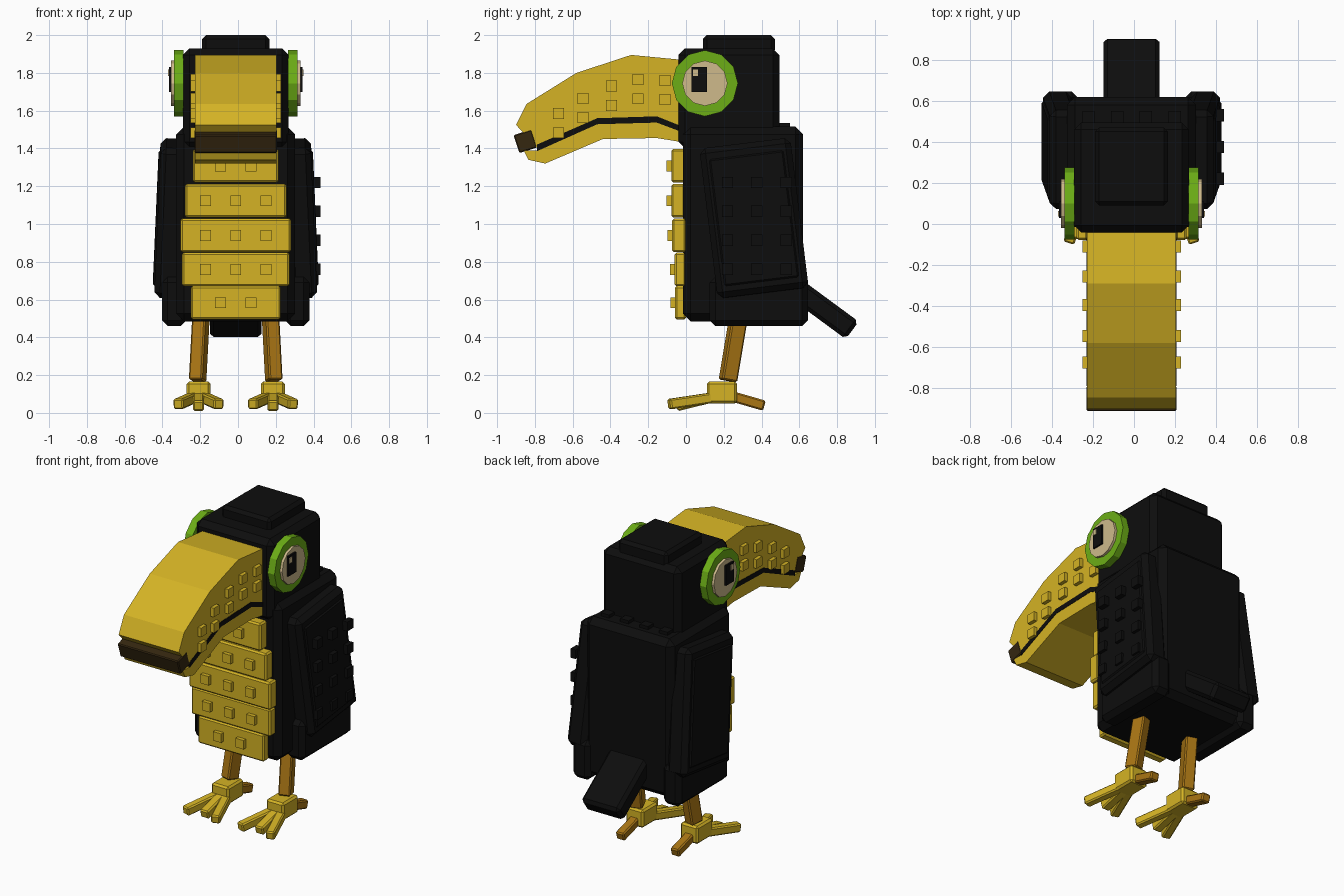
import bpy, bmesh, math
from mathutils import Vector, Matrix

old = bpy.data.objects.get("Cube")
if old:
    bpy.data.objects.remove(old, do_unlink=True)

CX = -0.012  # symmetry plane of the bird


def material(name, r, g, b):
    m = bpy.data.materials.new(name)
    m.use_nodes = True
    m.diffuse_color = (r, g, b, 1)
    m.node_tree.nodes["Principled BSDF"].inputs["Base Color"].default_value = (r, g, b, 1)
    return m


black = material("black_plumage", 0.004, 0.004, 0.004)
yellow = material("yellow", 0.66, 0.45, 0.018)
orange = material("leg_orange", 0.40, 0.18, 0.007)
green = material("eye_green", 0.15, 0.42, 0.008)
cream = material("eye_cream", 0.62, 0.49, 0.26)
brown = material("beak_tip_brown", 0.035, 0.02, 0.005)


def finish(name, bm, mat, bevel=0.0):
    bmesh.ops.recalc_face_normals(bm, faces=bm.faces)
    mesh = bpy.data.meshes.new(name)
    bm.to_mesh(mesh)
    bm.free()
    mesh.materials.append(mat)
    ob = bpy.data.objects.new(name, mesh)
    bpy.context.scene.collection.objects.link(ob)
    if bevel:
        mod = ob.modifiers.new("bevel", "BEVEL")
        mod.width, mod.segments = bevel, 1
    return ob


def box(name, center, size, mat, bevel=0.0, rot=None):
    """Box whose center x is measured from the symmetry plane."""
    bm = bmesh.new()
    loc = Vector(center) + Vector((CX, 0, 0))
    turn = rot if rot else Matrix.Identity(4)
    bmesh.ops.create_cube(bm, size=1, matrix=Matrix.Translation(loc) @ turn
                          @ Matrix.Diagonal((*size, 1)))
    return finish(name, bm, mat, bevel)


def beam(name, a, b, w, h, mat, bevel=0.008):
    """Box running from a to b."""
    a, b = Vector(a), Vector(b)
    turn = (b - a).to_track_quat("Y", "Z").to_matrix().to_4x4()
    return box(name, (a + b) / 2, (w, (b - a).length, h), mat, bevel, turn)


def extrude(name, profile, half, mat):
    """Side profile (y, z) extruded across the width."""
    bm = bmesh.new()
    face = bm.faces.new([bm.verts.new((CX - half, y, z)) for y, z in profile])
    out = bmesh.ops.extrude_face_region(bm, geom=[face])["geom"]
    bmesh.ops.translate(bm, vec=(2 * half, 0, 0),
                        verts=[v for v in out if isinstance(v, bmesh.types.BMVert)])
    return finish(name, bm, mat)


def disc(name, x, y, z, radius, depth, mat):
    bm = bmesh.new()
    bmesh.ops.create_cone(bm, cap_ends=True, segments=12, radius1=radius, radius2=radius,
                          depth=depth, matrix=Matrix.Translation((CX + x, y, z))
                          @ Matrix.Rotation(math.pi / 2, 4, "Y"))
    return finish(name, bm, mat)


# Body, head and cap
box("body", (0, 0.302, 1.0), (0.63, 0.635, 1.03), black, 0.04)
box("head", (0, 0.227, 1.665), (0.56, 0.535, 0.53), black, 0.035)
box("head_cap", (0, 0.28, 1.95), (0.355, 0.38, 0.10), black, 0.02)
for i in range(4):
    box("shoulder_feather", (-0.21 + 0.14 * i, 0.52, 1.52), (0.06, 0.06, 0.03), black)

# Tail
beam("tail", (0, 0.55, 0.68), (0, 0.88, 0.437), 0.274, 0.115, black, 0.02)

# Wings with their lower tips
for s, side in ((1, "left"), (-1, "right")):
    tilt = Matrix.Rotation(math.radians(7), 4, "X") @ Matrix.Rotation(math.radians(-2.5 * s), 4, "Y")
    box(side + "_wing", (0.345 * s, 0.36, 1.03), (0.14, 0.485, 0.80), black, 0.03, tilt)
    box(side + "_wing_panel", (0.408 * s, 0.36, 1.03), (0.03, 0.40, 0.68), black, 0.01, tilt)
    box(side + "_wing_tip", (0.325 * s, 0.385, 0.59), (0.13, 0.52, 0.26), black, 0.03)
for row in range(4):
    for col in range(3):
        box("wing_feather", (0.432, 0.22 + 0.155 * col, 1.22 - 0.153 * row),
            (0.035, 0.06, 0.06), black)

# Beak
extrude("upper_beak", [(-0.03, 1.87), (-0.29, 1.895), (-0.58, 1.80), (-0.845, 1.635),
                       (-0.90, 1.525), (-0.79, 1.405), (-0.47, 1.56), (-0.155, 1.57),
                       (-0.03, 1.52)], 0.2165, yellow)
extrude("mouth_line", [(-0.03, 1.52), (-0.155, 1.57), (-0.47, 1.56), (-0.79, 1.42),
                       (-0.79, 1.385), (-0.47, 1.528), (-0.155, 1.537), (-0.03, 1.49)],
        0.2185, black)
extrude("lower_beak", [(-0.03, 1.49), (-0.155, 1.54), (-0.47, 1.53), (-0.79, 1.39),
                       (-0.86, 1.39), (-0.835, 1.34), (-0.745, 1.32), (-0.44, 1.45),
                       (-0.155, 1.455), (-0.03, 1.435)], 0.2165, yellow)
box("beak_tip", (0, -0.85, 1.438), (0.437, 0.10, 0.10), brown, 0.006,
    Matrix.Rotation(math.radians(18), 4, "X"))
for s in (1, -1):
    for y, z in ((-0.11, 1.76), (-0.255, 1.765), (-0.395, 1.73), (-0.545, 1.665), (-0.675, 1.585)):
        for dz in (0, -0.102):
            box("beak_stud", (0.22 * s, y, z + dz), (0.04, 0.058, 0.058), yellow)

# Eyes
for s, side in ((1, "left"), (-1, "right")):
    disc(side + "_eye_ring", 0.302 * s, 0.10, 1.745, 0.175, 0.05, green)
    disc(side + "_eye", 0.318 * s, 0.10, 1.745, 0.12, 0.05, cream)
    box(side + "_pupil", (0.335 * s, 0.07, 1.765), (0.038, 0.08, 0.13), black)
    box(side + "_eye_glint", (0.34 * s, 0.05, 1.80), (0.038, 0.028, 0.035), cream)

# Chest bands with studs: center z, half width, front y, studs
for z, half, front, studs in ((1.308, 0.227, -0.078, 2), (1.123, 0.268, -0.078, 3),
                              (0.94, 0.293, -0.073, 3), (0.76, 0.285, -0.06, 3),
                              (0.583, 0.238, -0.058, 2)):
    box("chest_band", (0, front / 2, z), (2 * half, -front, 0.178), yellow, 0.01)
    for i in range(studs):
        box("chest_stud", (0.16 * (i - (studs - 1) / 2), front - 0.005, z),
            (0.058, 0.04, 0.058), yellow)

# Legs and feet
for s, side in ((1, "left"), (-1, "right")):
    x = 0.197 * s
    beam(side + "_leg", (0.182 * s, 0.285, 0.55), (0.202 * s, 0.222, 0.17), 0.075, 0.085, orange)
    box(side + "_foot", (x, 0.19, 0.108), (0.126, 0.16, 0.115), yellow, 0.012)
    beam(side + "_middle_toe", (x, 0.17, 0.09), (x, -0.05, 0.036), 0.06, 0.055, yellow)
    for out in (1, -1):
        beam(side + "_side_toe", (x + 0.02 * out, 0.17, 0.085), (x + 0.108 * out, -0.09, 0.046),
             0.055, 0.055, yellow)
    beam(side + "_back_toe", (x, 0.20, 0.10), (x, 0.415, 0.038), 0.06, 0.055, orange)
